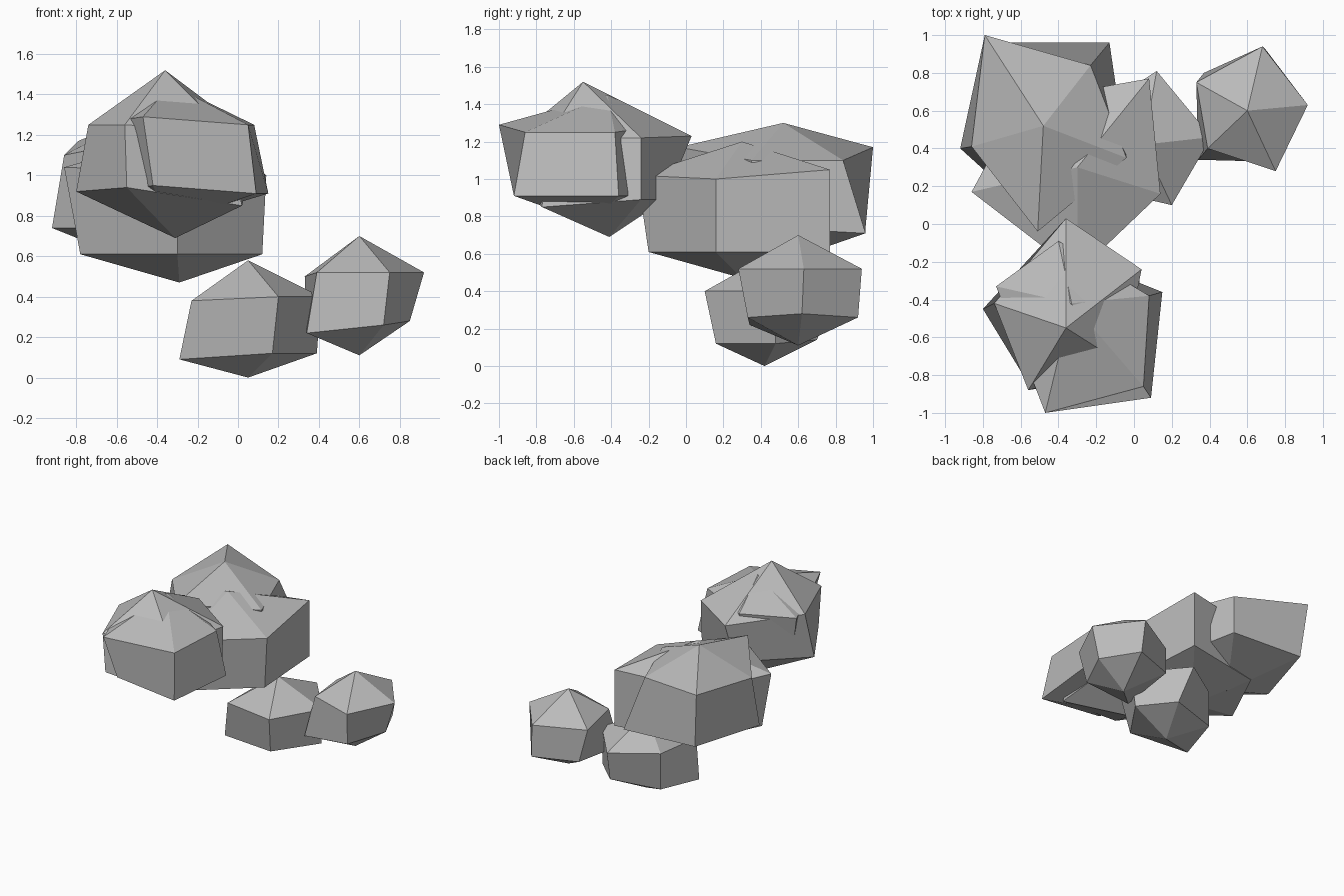
import bpy
import bmesh

cube = bpy.data.objects.get("Cube")
if cube:
    bpy.data.objects.remove(cube, do_unlink=True)

stone = bpy.data.materials.new("grey stone")
stone.use_nodes = True
grey = (0.5, 0.5, 0.5, 1)
stone.diffuse_color = grey
stone.node_tree.nodes["Principled BSDF"].inputs["Base Color"].default_value = grey


def boulder(name, top, bottom, high, upper, low, lower):
    """Five-sided faceted rock: two rings, each closed by a pole.
    Ring points are (x, y) at the ring height, or (x, y, z)."""
    bm = bmesh.new()
    rings = [[bm.verts.new((p[0], p[1], p[2] if len(p) > 2 else z)) for p in ring]
             for ring, z in ((upper, high), (lower, low))]
    peak, base = bm.verts.new(top), bm.verts.new(bottom)
    up, down = rings
    for i in range(len(up)):
        j = (i + 1) % len(up)
        bm.faces.new((peak, up[i], up[j]))
        bm.faces.new((up[i], down[i], down[j], up[j]))
        bm.faces.new((base, down[j], down[i]))
    bmesh.ops.recalc_face_normals(bm, faces=bm.faces)
    mesh = bpy.data.meshes.new(name)
    bm.to_mesh(mesh)
    bm.free()
    mesh.materials.append(stone)
    obj = bpy.data.objects.new(name, mesh)
    bpy.context.collection.objects.link(obj)


# Small rocks at the low end of the cluster
boulder("small_rock", (.6, .6, .7), (.6, .6, .11),
        .52, [(.92, .63), (.68, .94), (.33, .75, .5), (.39, .4), (.75, .28)],
        .26, [(.85, .62, .28), (.7, .92), (.37, .8), (.34, .34, .22), (.72, .33)])
boulder("ground_rock", (.05, .42, .58), (.05, .42, 0),
        .4, [(.41, .46), (.12, .81), (-.2, .6), (-.23, .2, .38), (.2, .1)],
        .12, [(.39, .48), (.17, .7, .14), (-.2, .6), (-.29, .25, .09), (.17, .16)])

# Two large overlapping rocks in the middle and at the back
boulder("middle_rock", (-.3, .3, 1.2), (-.29, .3, .47),
        1.02, [(.14, .16, 1), (.08, .77, 1.05), (-.6, .65), (-.86, .17, 1.04), (-.3, -.26)],
        .61, [(.12, .16), (.08, .77), (-.55, .65), (-.78, .17), (-.3, -.2)])
boulder("back_rock", (-.48, .52, 1.3), (-.45, .5, .55),
        1.1, [(-.04, .35), (-.23, .84), (-.79, 1, 1.17), (-.86, .41), (-.51, -.04, 1.17)],
        .74, [(-.06, .4), (-.13, .96, .71), (-.75, .96), (-.92, .4), (-.5, .02)])

# Two rocks pushed into each other at the front
boulder("peaked_rock", (-.36, -.55, 1.52), (-.31, -.41, .69),
        1.25, [(.04, -.24, 1.22), (-.36, .03, 1.23), (-.74, -.42), (-.56, -.88), (-.06, -.74, 1.22)],
        .89, [(.03, -.24), (-.35, -.11), (-.8, -.45, .92), (-.55, -.86, .94), (.02, -.77, .85)])
boulder("front_rock", (-.33, -.42, 1.45), (-.35, -.5, .76),
        1.25, [(.08, -.38), (-.4, -.09, 1.29), (-.73, -.33), (-.47, -1, 1.29), (.05, -.86)],
        .91, [(.15, -.36), (-.38, -.15), (-.66, -.37), (-.42, -.9, .95), (.09, -.92)])
